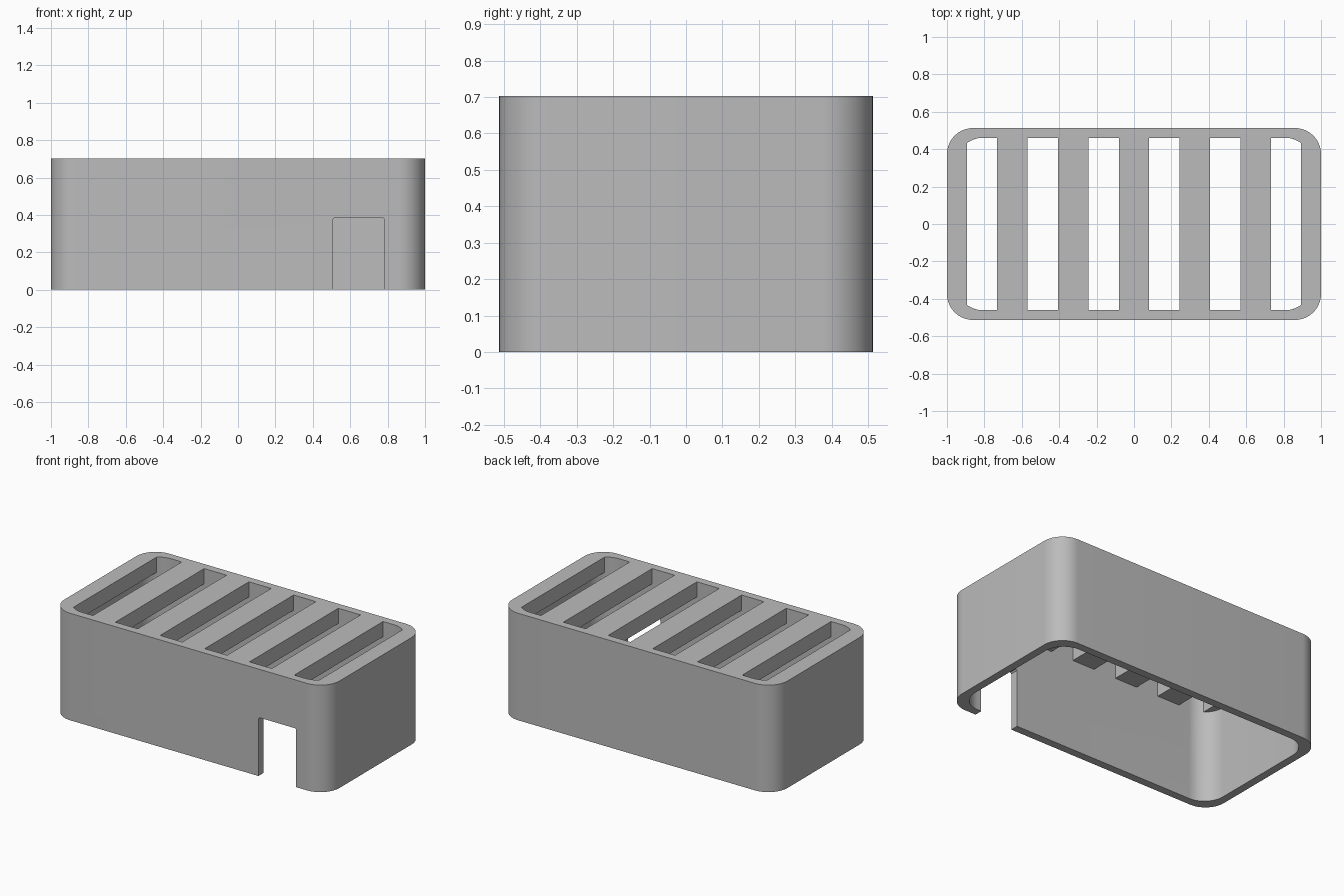
import bpy
from math import sin, cos, pi, sqrt

cube = bpy.data.objects.get("Cube")
if cube:
    bpy.data.objects.remove(cube, do_unlink=True)

HALF_X, HALF_Y, HEIGHT = 1.0, 0.513, 0.703
WALL, LID, RADIUS = 0.052, 0.1, 0.14
IN_X, IN_Y = HALF_X - WALL, HALF_Y - WALL

grey = bpy.data.materials.new("plain grey")
grey.use_nodes = True
grey.diffuse_color = (0.5, 0.5, 0.5, 1)
grey.node_tree.nodes["Principled BSDF"].inputs["Base Color"].default_value = (0.5, 0.5, 0.5, 1)


def rounded_rect(hx, hy, r, steps=16):
    """Counter-clockwise outline with four round corners."""
    points = []
    for corner, (sx, sy) in enumerate([(1, 1), (-1, 1), (-1, -1), (1, -1)]):
        for i in range(steps + 1):
            a = (corner + i / steps) * pi / 2
            points.append((sx * (hx - r) + r * cos(a), sy * (hy - r) + r * sin(a)))
    return points


def slot_outline(x0, x1, steps=16):
    """Slot whose ends follow the inner wall, including its round corners."""
    def reach(x):
        past = max(0, abs(x) - (IN_X - RADIUS))
        return IN_Y - RADIUS + sqrt(RADIUS ** 2 - past ** 2)
    bends = [s * (IN_X - RADIUS) for s in (-1, 1)]
    xs = {x0, x1}
    for b in bends:
        if x0 < b < x1:
            end = x0 if b < 0 else x1
            xs.update(b + (end - b) * i / steps for i in range(steps))
    xs = sorted(xs)
    return [(x, -reach(x)) for x in xs] + [(x, reach(x)) for x in reversed(xs)]


def prism(name, outline, z0, z1):
    n = len(outline)
    verts = [(x, y, z) for z in (z0, z1) for x, y in outline]
    faces = [list(reversed(range(n))), list(range(n, 2 * n))]
    faces += [(i, (i + 1) % n, (i + 1) % n + n, i + n) for i in range(n)]
    mesh = bpy.data.meshes.new(name)
    mesh.from_pydata(verts, [], faces)
    mesh.materials.append(grey)
    obj = bpy.data.objects.new(name, mesh)
    bpy.context.collection.objects.link(obj)
    return obj


def cut(target, cutter):
    bpy.context.view_layer.objects.active = target
    mod = target.modifiers.new("cut", 'BOOLEAN')
    mod.operation, mod.solver, mod.object = 'DIFFERENCE', 'EXACT', cutter
    bpy.ops.object.modifier_apply(modifier=mod.name)
    bpy.data.objects.remove(cutter, do_unlink=True)


# Outer body, hollowed from below
cover = prism("slotted_cover", rounded_rect(HALF_X, HALF_Y, RADIUS), 0, HEIGHT)

# Slots through the lid
for i in range(6):
    centre = (i - 2.5) * 0.325
    cut(cover, prism("slot_cutter", slot_outline(centre - 0.081, centre + 0.081),
                     HEIGHT - LID - 0.05, HEIGHT + 0.1))

cut(cover, prism("cavity_cutter", rounded_rect(IN_X, IN_Y, RADIUS), -0.1, HEIGHT - LID))

# Cable notch in the front wall, with slightly softened top corners
x0, x1, top, soft = 0.508, 0.782, 0.385, 0.008
notch = prism("notch_cutter", [(x0, -0.1), (x1, -0.1), (x1, top - soft), (x1 - soft, top),
                               (x0 + soft, top), (x0, top - soft)], 0.4, 0.6)
notch.rotation_euler.x = pi / 2
bpy.context.view_layer.update()
cut(cover, notch)

# Smooth corners, sharp edges
bpy.ops.object.select_all(action='DESELECT')
cover.select_set(True)
bpy.context.view_layer.objects.active = cover
bpy.ops.object.shade_smooth_by_angle(angle=pi / 6)
